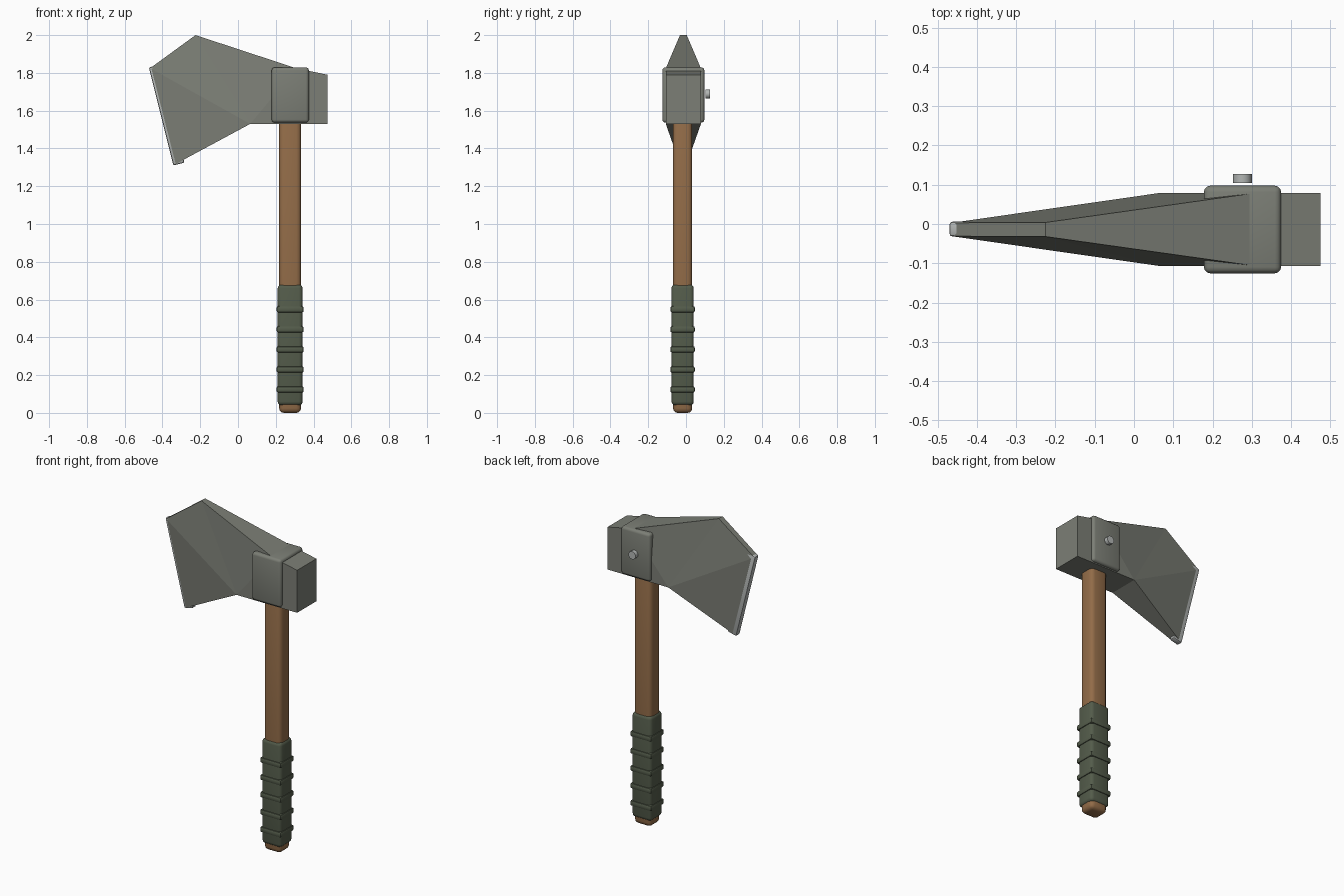
import bpy, bmesh, math
from mathutils import Matrix

old = bpy.data.objects.get("Cube")
if old:
    bpy.data.objects.remove(old, do_unlink=True)

MID_Y = -0.014


def material(name, rgb):
    m = bpy.data.materials.new(name)
    m.use_nodes = True
    m.diffuse_color = (*rgb, 1)
    m.node_tree.nodes["Principled BSDF"].inputs["Base Color"].default_value = (*rgb, 1)
    return m


steel = material("dark steel", (0.20, 0.21, 0.18))
bright = material("bright steel", (0.45, 0.47, 0.46))
wood = material("brown wood", (0.29, 0.15, 0.065))
wrap = material("green grip wrap", (0.088, 0.107, 0.07))


def finish(name, bm, mat, smooth=True):
    bmesh.ops.recalc_face_normals(bm, faces=bm.faces)
    mesh = bpy.data.meshes.new(name)
    bm.to_mesh(mesh)
    bm.free()
    obj = bpy.data.objects.new(name, mesh)
    bpy.context.collection.objects.link(obj)
    mesh.materials.append(mat)
    if smooth:
        bpy.ops.object.select_all(action='DESELECT')
        obj.select_set(True)
        bpy.context.view_layer.objects.active = obj
        bpy.ops.object.shade_smooth_by_angle(angle=math.radians(35))
    return obj


def rounded_box(name, center, size, bevel, mat, tilt=0.0, segments=3):
    bm = bmesh.new()
    bmesh.ops.create_cube(bm, size=1)
    bmesh.ops.scale(bm, vec=size, verts=bm.verts)
    bmesh.ops.bevel(bm, geom=bm.edges[:], offset=bevel, segments=segments,
                    profile=0.5, affect='EDGES')
    bmesh.ops.transform(bm, verts=bm.verts,
                        matrix=Matrix.Translation(center) @ Matrix.Rotation(tilt, 4, 'Y'))
    return finish(name, bm, mat)


# Axe head: outline points as x, z and half thickness
outline = {
    "tip": (-0.465, 1.825, 0.017),
    "peak": (-0.225, 2.0, 0.018),
    "top": (0.31, 1.824, 0.093),
    "poll_top": (0.475, 1.79, 0.093),
    "poll_base": (0.475, 1.53, 0.093),
    "throat": (0.065, 1.53, 0.093),
    "heel": (-0.335, 1.315, 0.017),
}
cheek = [("tip", "throat", "heel"), ("tip", "peak", "throat"),
         ("peak", "top", "throat"), ("top", "poll_top", "poll_base", "throat")]
bm = bmesh.new()
sides = [{k: bm.verts.new((x, MID_Y + s * h, z)) for k, (x, z, h) in outline.items()}
         for s in (-1, 1)]
for side in sides:
    for face in cheek:
        bm.faces.new([side[k] for k in face])
names = list(outline)
for a, b in zip(names, names[1:] + names[:1]):
    bm.faces.new((sides[0][a], sides[0][b], sides[1][b], sides[1][a]))
finish("axe_head", bm, steel, smooth=False)

# Sharpened strip along the cutting edge
rounded_box("cutting_edge", (-0.378, MID_Y + 0.001, 1.577), (0.06, 0.038, 0.535), 0.008,
            bright, tilt=-math.atan2(0.13, 0.52), segments=2)

# Collar around the head and its pin
rounded_box("collar", (0.2765, MID_Y, 1.683), (0.197, 0.223, 0.292), 0.016, steel)
bm = bmesh.new()
bmesh.ops.create_cone(bm, cap_ends=True, segments=16, radius1=0.024, radius2=0.024, depth=0.024,
                      matrix=Matrix.Translation((0.276, 0.116, 1.688))
                      @ Matrix.Rotation(math.pi / 2, 4, 'X'))
finish("collar_pin", bm, bright)

# Handle, grip and raised bands
HX, HY = 0.276, -0.018
rounded_box("handle", (HX, HY, 0.8), (0.116, 0.102, 1.6), 0.025, wood)
rounded_box("grip", (HX, HY, 0.36), (0.132, 0.118, 0.64), 0.02, wrap)
for i in range(5):
    rounded_box(f"grip_band_{i + 1}", (HX, HY, 0.124 + 0.106 * i),
                (0.144, 0.13, 0.034), 0.01, wrap, segments=2)
